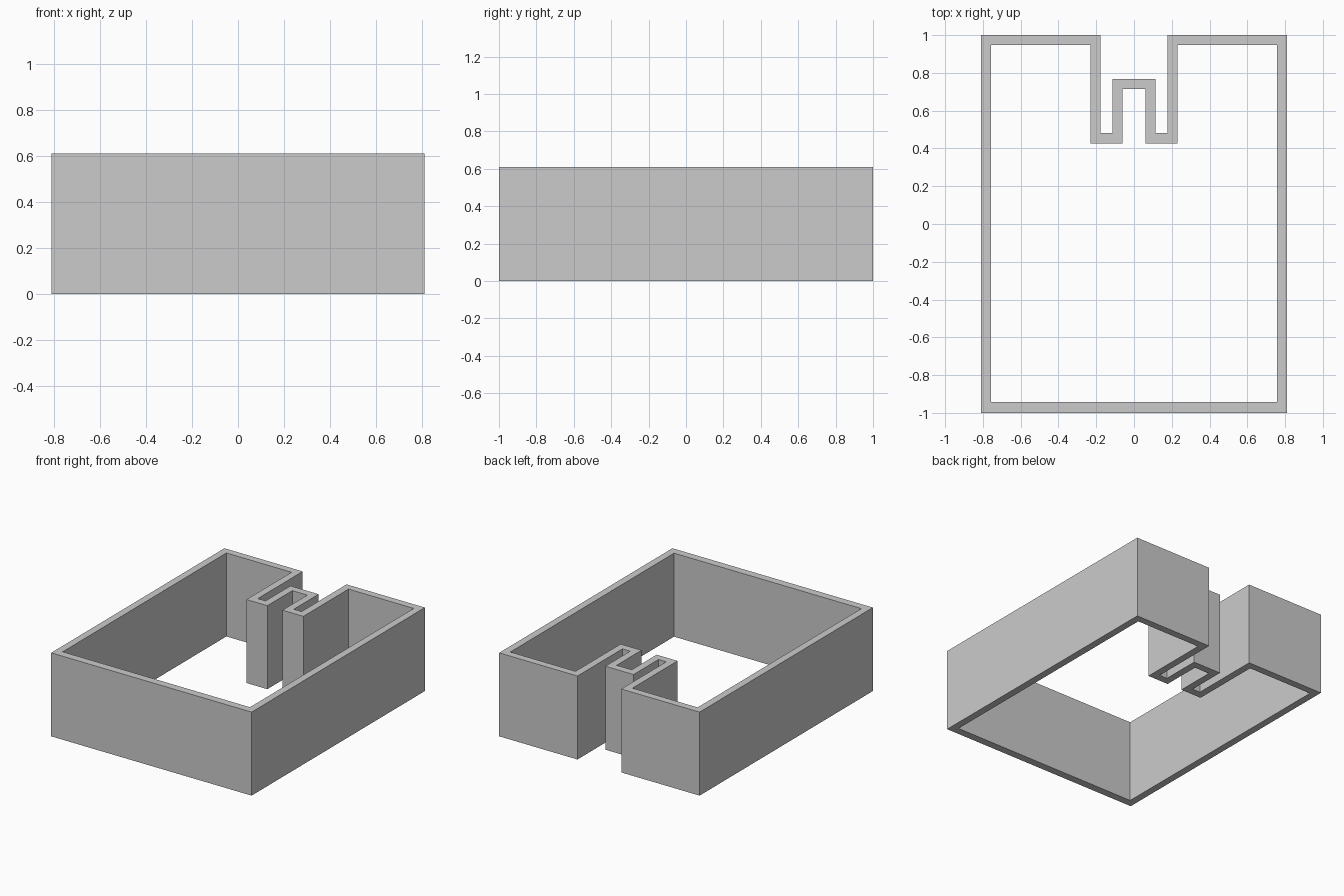
import bpy, bmesh

if "Cube" in bpy.data.objects:
    bpy.data.objects.remove(bpy.data.objects["Cube"])

HEIGHT = 0.61

# Right half of the wall's outer and inner outlines, front to back
outer_half = [(0.81, -1), (0.81, 1), (0.177, 1), (0.177, 0.481), (0.114, 0.481), (0.114, 0.768)]
inner_half = [(0.757, -0.943), (0.757, 0.947), (0.23, 0.947), (0.23, 0.426), (0.061, 0.426), (0.061, 0.714)]


def mirrored_loop(half):
    """Close a half outline by mirroring it across x = 0."""
    return half + [(-x, y) for x, y in reversed(half)]


def wall_ring(name, outer, inner, height):
    """Extruded wall between two outlines with matching corners."""
    bm = bmesh.new()
    o = [bm.verts.new((x, y, 0)) for x, y in outer]
    i = [bm.verts.new((x, y, 0)) for x, y in inner]
    n = len(o)
    base = [bm.faces.new((o[k], o[(k + 1) % n], i[(k + 1) % n], i[k])) for k in range(n)]
    top = bmesh.ops.extrude_face_region(bm, geom=base, use_keep_orig=True)["geom"]
    bmesh.ops.translate(bm, vec=(0, 0, height),
                        verts=[g for g in top if isinstance(g, bmesh.types.BMVert)])
    bmesh.ops.recalc_face_normals(bm, faces=bm.faces)
    mesh = bpy.data.meshes.new(name)
    bm.to_mesh(mesh)
    bm.free()
    obj = bpy.data.objects.new(name, mesh)
    bpy.context.collection.objects.link(obj)
    return obj


# Continuous perimeter wall with the folded recess at the back
wall_ring("perimeter_wall", mirrored_loop(outer_half), mirrored_loop(inner_half), HEIGHT)
